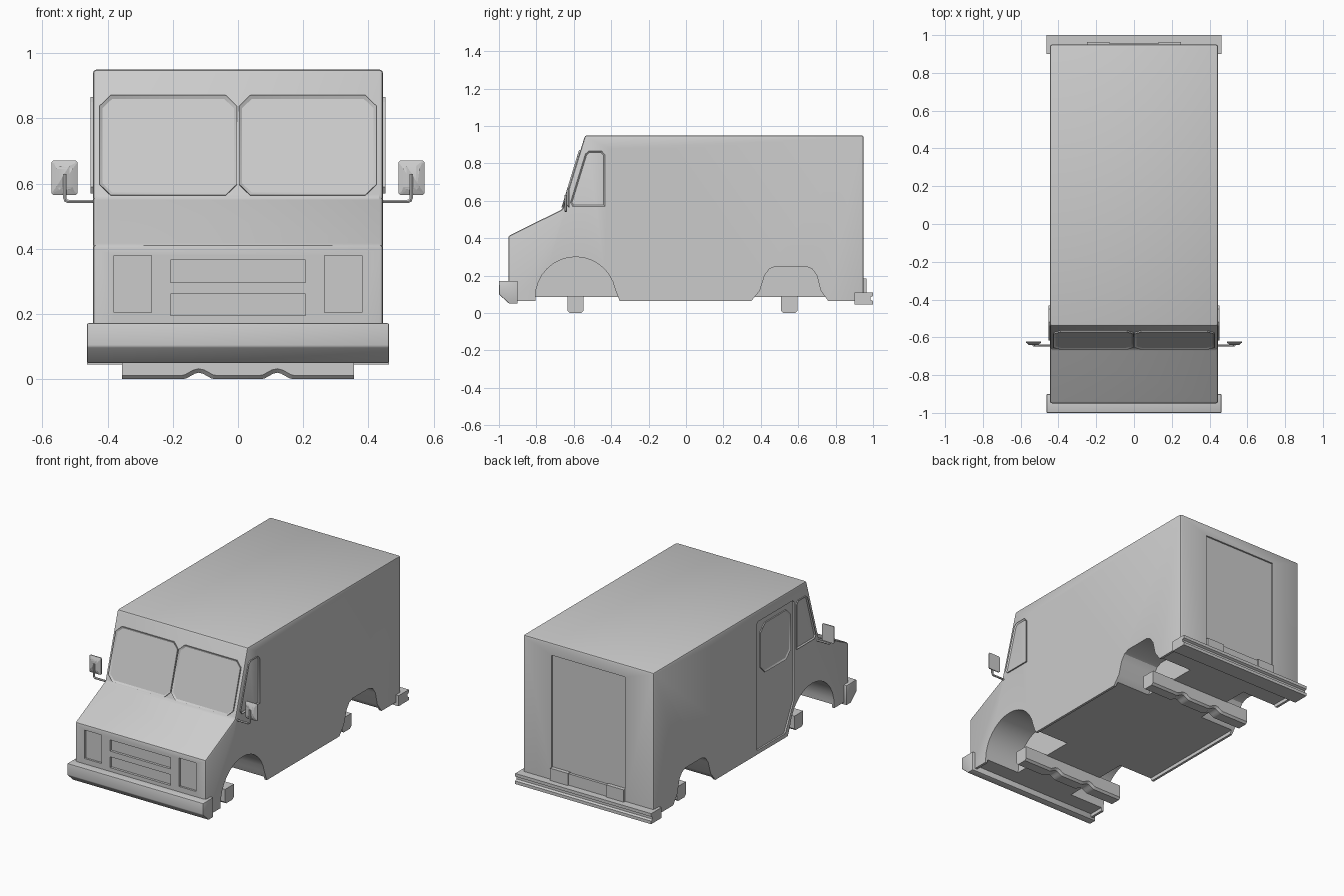
import bpy, bmesh, math
from mathutils import Matrix

if "Cube" in bpy.data.objects:
    bpy.data.objects.remove(bpy.data.objects["Cube"], do_unlink=True)

grey = bpy.data.materials.new("light grey paint")
grey.use_nodes = True
grey.diffuse_color = (0.6, 0.6, 0.6, 1)
grey.node_tree.nodes["Principled BSDF"].inputs["Base Color"].default_value = (0.6, 0.6, 0.6, 1)


def frame(u, v, w, origin=(0, 0, 0)):
    """Matrix taking local u, v, w axes to world directions."""
    m = Matrix((u, v, w)).transposed().to_4x4()
    m.translation = origin
    return m


SIDE = frame((0, 1, 0), (0, 0, 1), (1, 0, 0))      # drawn in y, z; grows along +x
FRONT = frame((1, 0, 0), (0, 0, 1), (0, -1, 0))    # drawn in x, z; grows along -y
BACK = frame((-1, 0, 0), (0, 0, 1), (0, 1, 0))     # drawn in -x, z; grows along +y


def mirrored(m, s):
    return Matrix.Diagonal((s, 1, 1, 1)) @ m


def finish(obj):
    bpy.ops.object.select_all(action='DESELECT')
    obj.select_set(True)
    bpy.context.view_layer.objects.active = obj
    bpy.ops.object.shade_smooth_by_angle(angle=math.radians(30))


def prism(name, pts, m, w0, w1, rim=0, depth=0, bevel=0, pick=None, segments=2):
    """Extrude an outline; optionally inset its outer face or bevel picked edges."""
    bm = bmesh.new()
    low = bm.faces.new([bm.verts.new((u, v, w0)) for u, v in pts])
    bm.faces.ensure_lookup_table()
    ext = bmesh.ops.extrude_face_region(bm, geom=[low], use_keep_orig=True)["geom"]
    for v in ext:
        if isinstance(v, bmesh.types.BMVert):
            v.co.z = w1
    bmesh.ops.recalc_face_normals(bm, faces=bm.faces)
    if rim:
        top = [f for f in bm.faces if all(abs(v.co.z - w1) < 1e-5 for v in f.verts)]
        bmesh.ops.inset_individual(bm, faces=top, thickness=rim, depth=depth, use_even_offset=True)
    if bevel:
        edges = [e for e in bm.edges if pick is None or pick(e)]
        bmesh.ops.bevel(bm, geom=edges, offset=bevel, segments=segments, profile=0.5, affect='EDGES')
    bm.transform(m)
    bmesh.ops.recalc_face_normals(bm, faces=bm.faces)
    mesh = bpy.data.meshes.new(name)
    bm.to_mesh(mesh)
    bm.free()
    mesh.materials.append(grey)
    obj = bpy.data.objects.new(name, mesh)
    bpy.context.collection.objects.link(obj)
    finish(obj)
    return obj


def rect(u0, u1, v0, v1, c=0):
    """Rectangle outline with optional chamfered corners."""
    if not c:
        return [(u0, v0), (u1, v0), (u1, v1), (u0, v1)]
    return [(u0 + c, v0), (u1 - c, v0), (u1, v0 + c), (u1, v1 - c),
            (u1 - c, v1), (u0 + c, v1), (u0, v1 - c), (u0, v0 + c)]


def cut(obj, cutter):
    mod = obj.modifiers.new("cut", 'BOOLEAN')
    mod.operation, mod.solver, mod.object = 'DIFFERENCE', 'EXACT', cutter
    bpy.context.view_layer.objects.active = obj
    bpy.ops.object.modifier_apply(modifier=mod.name)
    bpy.data.objects.remove(cutter, do_unlink=True)


# Body shell with softened corners
HALF, BASE = 0.445, 0.065
profile = [(-0.95, BASE), (0.95, BASE), (0.95, 0.95), (-0.54, 0.95), (-0.66, 0.555), (-0.95, 0.412)]
body = prism("body", profile, SIDE, -HALF, HALF, bevel=0.012,
             pick=lambda e: max(v.co.y for v in e.verts) > BASE + 0.01)

# Hollow under the floor
cut(body, prism("floor_cutter", rect(-0.935, 0.935, -0.1, 0.086), SIDE, -0.43, 0.43))

# Wheel wells and recessed side doors
front_arch = [(-0.35, -0.1), (-0.355, BASE)]
for i in range(1, 17):
    a = math.pi * i / 16
    front_arch.append((-0.59 + 0.215 * math.cos(a), 0.085 + 0.215 * math.sin(a)))
front_arch.append((-0.805, -0.1))
rear_arch = [(0.35, -0.1), (0.35, BASE), (0.395, 0.12), (0.42, 0.2), (0.445, 0.235), (0.48, 0.25),
             (0.64, 0.25), (0.675, 0.235), (0.7, 0.2), (0.72, 0.12), (0.76, BASE), (0.76, -0.1)]
door = [(-0.415, 0.26), (-0.33, 0.09), (-0.055, 0.09), (-0.055, 0.868),
        (-0.067, 0.88), (-0.403, 0.88), (-0.415, 0.868)]
for s in (1, -1):
    m = mirrored(SIDE, s)
    cut(body, prism("front_well_cutter", front_arch, m, 0.2, 0.6))
    cut(body, prism("rear_well_cutter", rear_arch, m, 0.2, 0.6))
    cut(body, prism("door_cutter", door, m, 0.435, 0.6))
    # Headlight recess
    cut(body, prism("headlight_cutter", rect(0.265, 0.38, 0.205, 0.38), mirrored(FRONT, s), 0.938, 1.1))

# Grille slots and rear door recess
for z0, z1 in ((0.195, 0.262), (0.297, 0.366)):
    cut(body, prism("grille_cutter", rect(-0.207, 0.207, z0, z1), FRONT, 0.935, 1.1))
cut(body, prism("rear_door_cutter", rect(-0.25, 0.25, 0.1, 0.875), BACK, 0.94, 1.1))
finish(body)

# Windscreen plane follows the sloped front
slope = math.hypot(0.12, 0.395)
c, n = 0.395 / slope, 0.12 / slope
SCREEN = frame((1, 0, 0), (0, n, c), (0, -c, n), (0, -0.66, 0.555))
quarter = [(-0.432, 0.57), (-0.432, 0.845), (-0.45, 0.865), (-0.52, 0.865), (-0.538, 0.85),
           (-0.618, 0.59), (-0.605, 0.57)]

for s, side in ((1, "left"), (-1, "right")):
    m = mirrored(SIDE, s)
    # Windows with raised rims
    prism(side + "_windscreen", rect(0.003, 0.425, 0.008, 0.328, 0.035), mirrored(SCREEN, s),
          -0.01, 0.008, rim=0.01, depth=-0.007)
    prism(side + "_quarter_window", quarter, m, 0.43, 0.452, rim=0.01, depth=-0.009)
    prism(side + "_door_window", rect(-0.39, -0.095, 0.54, 0.845, 0.045), m,
          0.425, 0.442, rim=0.01, depth=-0.006)

    # Mirror head tapering to the front, on a bent arm
    prism(side + "_mirror", rect(0.492, 0.572, 0.565, 0.67, 0.005), mirrored(FRONT, s),
          0.622, 0.628, rim=0.025, depth=0.012)
    curve = bpy.data.curves.new(side + "_mirror_arm", 'CURVE')
    curve.dimensions = '3D'
    curve.bevel_depth, curve.bevel_resolution = 0.006, 1
    curve.use_fill_caps = True
    path = [(0.42, 0.545), (0.52, 0.545), (0.528, 0.548), (0.531, 0.556), (0.531, 0.63)]
    spline = curve.splines.new('POLY')
    spline.points.add(len(path) - 1)
    for p, (x, z) in zip(spline.points, path):
        p.co = (s * x, -0.643, z, 1)
    curve.materials.append(grey)
    arm = bpy.data.objects.new(side + "_mirror_arm", curve)
    bpy.context.collection.objects.link(arm)
    bpy.ops.object.select_all(action='DESELECT')
    arm.select_set(True)
    bpy.context.view_layer.objects.active = arm
    bpy.ops.object.convert(target='MESH')
    finish(bpy.context.view_layer.objects.active)

    # Raised end plates on the rear door sill
    u0, u1 = sorted((s * 0.25, s * 0.13))
    prism(side + "_sill_plate", rect(u0, u1, 0.1, 0.185), BACK, 0.93, 0.964)

prism("rear_sill", rect(-0.25, 0.25, 0.1, 0.18), BACK, 0.93, 0.956)

# Bumpers
prism("front_bumper", [(-1.0, 0.172), (-1.0, 0.1), (-0.945, 0.05), (-0.9, 0.05), (-0.9, 0.172)],
      SIDE, -0.463, 0.463, bevel=0.005)
prism("rear_bumper", [(0.9, 0.045), (1.0, 0.045), (1.0, 0.064), (0.987, 0.071), (0.987, 0.084),
                      (1.0, 0.091), (1.0, 0.11), (0.9, 0.11)], SIDE, -0.463, 0.463)

# Axle beams with two shallow arches underneath
beam = [(-0.355, 0.09), (-0.355, 0)]
for x0 in (-0.12, 0.12):
    for i in range(9):
        beam.append((x0 - 0.05 + 0.0125 * i, 0.01 * (1 - math.cos(math.pi * i / 4))))
beam += [(0.355, 0), (0.355, 0.09)]
for name, y in (("front_axle", -0.59), ("rear_axle", 0.552)):
    prism(name, beam, FRONT, -y - 0.043, -y + 0.043, bevel=0.012, segments=1,
          pick=lambda e: all(v.co.y < 0.03 for v in e.verts)
          and abs(e.verts[0].co.z - e.verts[1].co.z) < 1e-5)
